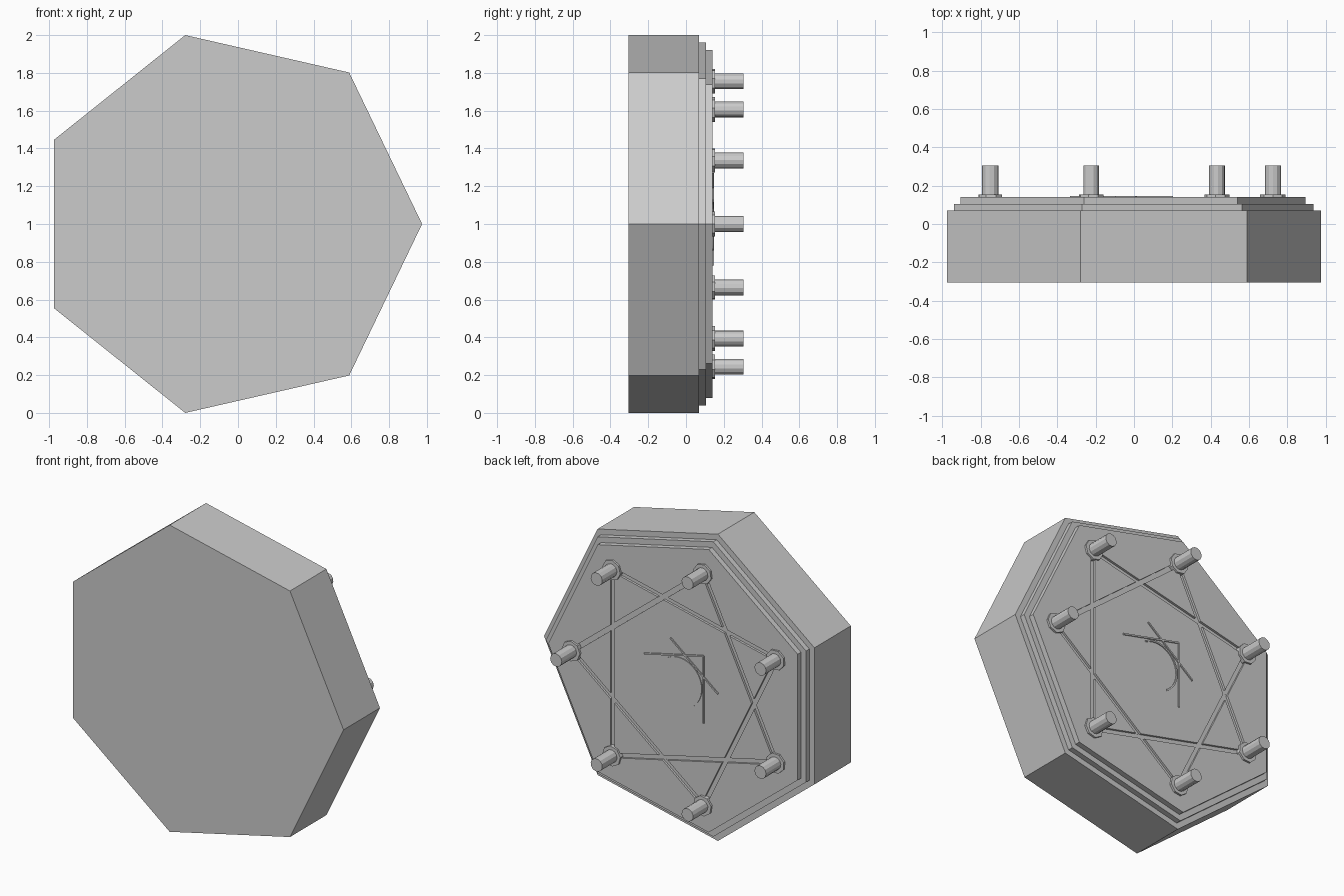
import bpy, bmesh
from math import pi, cos, sin, atan2, hypot, radians
from mathutils import Matrix

if "Cube" in bpy.data.objects:
    bpy.data.objects.remove(bpy.data.objects["Cube"])

CX, CZ = -0.051, 1.0          # heptagon centre in x and z
STEP = 2 * pi / 7


def polar(r, a):
    return CX + r * cos(a), CZ + r * sin(a)


def make(name, bm):
    bmesh.ops.recalc_face_normals(bm, faces=bm.faces)
    me = bpy.data.meshes.new(name)
    bm.to_mesh(me)
    bm.free()
    ob = bpy.data.objects.new(name, me)
    bpy.context.collection.objects.link(ob)
    return ob


def prism(name, outline, y0, y1):
    """Extrude an (x, z) outline from y0 to y1."""
    bm = bmesh.new()
    face = bm.faces.new([bm.verts.new((x, y0, z)) for x, z in outline])
    ext = bmesh.ops.extrude_face_region(bm, geom=[face])
    for v in ext["geom"]:
        if isinstance(v, bmesh.types.BMVert):
            v.co.y = y1
    return make(name, bm)


def ngon(n, r, x, z, rot=0.0):
    return [(x + r * cos(rot + 2 * pi * i / n), z + r * sin(rot + 2 * pi * i / n)) for i in range(n)]


def bar(name, p, q, width, y0, y1):
    dx, dz = q[0] - p[0], q[1] - p[1]
    length = hypot(dx, dz)
    nx, nz = -dz / length * width / 2, dx / length * width / 2
    return prism(name, [(p[0] + nx, p[1] + nz), (q[0] + nx, q[1] + nz),
                        (q[0] - nx, q[1] - nz), (p[0] - nx, p[1] - nz)], y0, y1)


# Stepped seven-sided body
prism("body", ngon(7, 1.0257, CX, CZ), -0.305, 0.07)
prism("middle_step", ngon(7, 0.986, CX, CZ), 0.07, 0.105)
plate = prism("back_plate", ngon(7, 0.946, CX, CZ), 0.105, 0.14)

# Star-shaped grooves joining every second peg
for i in range(7):
    cutter = bar("groove_cutter", polar(0.775, i * STEP), polar(0.775, (i + 2) * STEP),
                 0.03, 0.125 + 0.0002 * i, 0.2)
    cutter.hide_render = True
    cutter.hide_viewport = False
    cutter.display_type = 'WIRE'
    mod = plate.modifiers.new("groove", 'BOOLEAN')
    mod.operation = 'DIFFERENCE'
    mod.solver = 'EXACT'
    mod.object = cutter

# Bake the grooves and drop the cutters
dg = bpy.context.evaluated_depsgraph_get()
baked = bpy.data.meshes.new_from_object(plate.evaluated_get(dg))
plate.modifiers.clear()
plate.data = baked
for ob in [o for o in bpy.data.objects if o.name.startswith("groove_cutter")]:
    bpy.data.objects.remove(ob)

# Seven pegs with collars
for i in range(7):
    x, z = polar(0.775, i * STEP)
    prism("peg_collar", ngon(8, 0.066, x, z, i * STEP), 0.12, 0.153)
    prism("peg", ngon(12, 0.042, x, z, i * STEP), 0.14, 0.305)

# Thin raised strokes and arc in the middle of the back
for k in (1.5, 2.5, 3.5):
    bar("centre_stroke", polar(0.28, (k - 1) * STEP), polar(0.28, (k + 1) * STEP), 0.01, 0.135, 0.147)
angles = [radians(59 + 180 * i / 16) for i in range(17)]
prism("centre_arc", [polar(0.164, a) for a in angles] + [polar(0.154, a) for a in reversed(angles)],
      0.135, 0.146)
